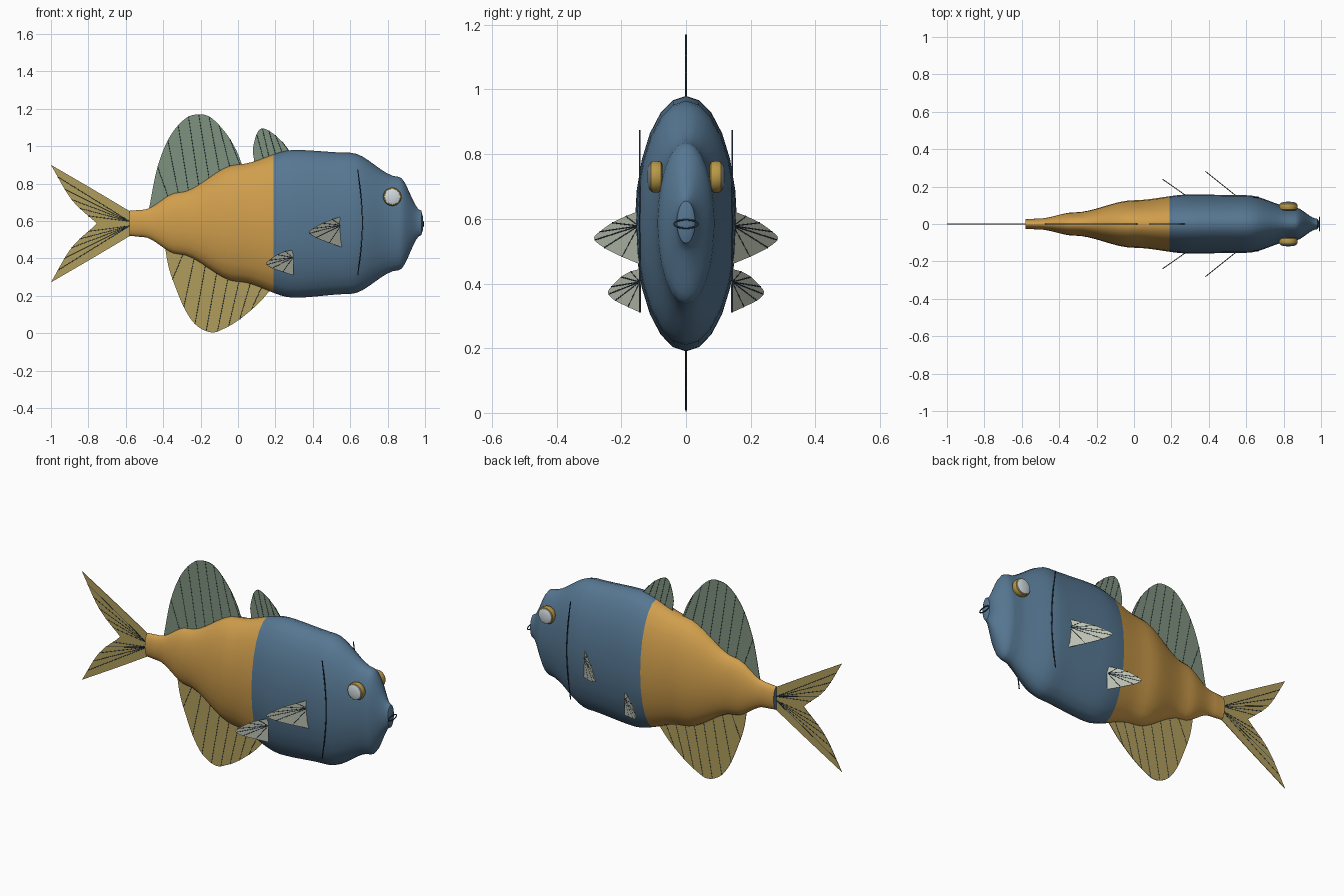
import bpy, bmesh, math
from mathutils import Vector

if "Cube" in bpy.data.objects:
    bpy.data.objects.remove(bpy.data.objects["Cube"])


def material(name, r, g, b):
    lin = [((c / 255 + 0.055) / 1.055) ** 2.4 for c in (r, g, b)]
    m = bpy.data.materials.new(name)
    m.diffuse_color = (*lin, 1)
    m.use_nodes = True
    m.node_tree.nodes["Principled BSDF"].inputs["Base Color"].default_value = m.diffuse_color
    return m


BLUE = material("slate blue", 86, 119, 146)
ORANGE = material("amber", 208, 158, 76)
GREEN = material("sage green", 126, 146, 126)
OLIVE = material("olive gold", 176, 158, 92)
PALE = material("pale grey", 188, 194, 178)
WHITE = material("eye white", 208, 218, 222)
GOLD = material("eye gold", 184, 152, 72)
DARK = material("dark navy", 40, 52, 64)

# Body stations: x, top z, bottom z, half width
STATIONS = [(-0.58, 0.655, 0.52, 0.026), (-0.51, 0.66, 0.515, 0.029),
            (-0.32, 0.752, 0.423, 0.062), (0.0, 0.903, 0.275, 0.127),
            (0.3, 0.98, 0.19, 0.158), (0.6, 0.965, 0.21, 0.154),
            (0.86, 0.836, 0.337, 0.088), (0.98, 0.655, 0.525, 0.028)]


def profile(x):
    """Top, bottom and half width of the body at x, eased between stations."""
    x = min(max(x, STATIONS[0][0]), STATIONS[-1][0])
    for a, b in zip(STATIONS, STATIONS[1:]):
        if x <= b[0]:
            t = (x - a[0]) / (b[0] - a[0])
            t = t * t * (3 - 2 * t)
            return [a[i] + (b[i] - a[i]) * t for i in (1, 2, 3)]


def finish(name, bm, mats):
    me = bpy.data.meshes.new(name)
    bmesh.ops.recalc_face_normals(bm, faces=bm.faces[:])
    bm.to_mesh(me)
    bm.free()
    ob = bpy.data.objects.new(name, me)
    bpy.context.collection.objects.link(ob)
    for m in mats:
        me.materials.append(m)
    return ob


def smooth(ob, angle=40):
    bpy.ops.object.select_all(action='DESELECT')
    ob.select_set(True)
    bpy.context.view_layer.objects.active = ob
    bpy.ops.object.shade_smooth_by_angle(angle=math.radians(angle))


def spline(pts, n=6):
    """Catmull-Rom curve through 2D points."""
    p = [Vector(q) for q in pts]
    p = [2 * p[0] - p[1]] + p + [2 * p[-1] - p[-2]]
    out = []
    for a, b, c, d in zip(p, p[1:], p[2:], p[3:]):
        for k in range(n):
            t = k / n
            out.append(0.5 * (2 * b + (c - a) * t + (2 * a - 5 * b + 4 * c - d) * t ** 2
                              + (3 * b - a - 3 * c + d) * t ** 3))
    return out + [p[-2]]


def plate(name, pts, mat):
    bm = bmesh.new()
    bm.faces.new([bm.verts.new(p) for p in pts])
    ob = finish(name, bm, [mat])
    mod = ob.modifiers.new("thickness", 'SOLIDIFY')
    mod.thickness = 0.003
    mod.offset = 0
    return ob


def lines(name, paths, mat, radius=0.0025, closed=False):
    cu = bpy.data.curves.new(name, 'CURVE')
    cu.dimensions = '3D'
    cu.bevel_depth = radius
    cu.bevel_resolution = 1
    cu.use_fill_caps = True
    for path in paths:
        s = cu.splines.new('POLY')
        s.points.add(len(path) - 1)
        for pt, p in zip(s.points, path):
            pt.co = (*p, 1)
        s.use_cyclic_u = closed
    cu.materials.append(mat)
    ob = bpy.data.objects.new(name, cu)
    bpy.context.collection.objects.link(ob)
    bpy.ops.object.select_all(action='DESELECT')
    ob.select_set(True)
    bpy.context.view_layer.objects.active = ob
    bpy.ops.object.convert(target='MESH')


# Body: lofted ovals, amber behind x = 0.19 and blue in front
SPLIT, SIDES = 0.19, 24
xs = [a[0] + (b[0] - a[0]) * k / 8 for a, b in zip(STATIONS, STATIONS[1:]) for k in range(8)]
xs = sorted(xs + [SPLIT, 0.98])
sections = [(x, *profile(x)) for x in xs] + [(0.988, 0.625, 0.55, 0.016)]
bm = bmesh.new()
rings = []
for x, top, bot, w in sections:
    rings.append([bm.verts.new((x, w * math.sin(a), (top + bot) / 2 + (top - bot) / 2 * math.cos(a)))
                  for a in (2 * math.pi * k / SIDES for k in range(SIDES))])
for r, s in zip(rings, rings[1:]):
    for k in range(SIDES):
        j = (k + 1) % SIDES
        bm.faces.new((r[k], r[j], s[j], s[k]))
bm.faces.new(rings[0])
bm.faces.new(rings[-1])
for f in bm.faces:
    x = f.calc_center_median().x
    f.material_index = 1 if -0.5799 < x < SPLIT else 0
smooth(finish("body", bm, [BLUE, ORANGE]))


# Upright fins on the back and belly, with swept rays
def upright_fin(name, outline, mat, side, tips, sweep):
    curve = spline(outline)
    x0, x1 = curve[0].x, curve[-1].x
    root = []
    for k in range(9):
        x = x1 + (x0 - x1) * k / 8
        root.append((x, 0, profile(x)[side] + (0.02 if side else -0.02)))
    plate(name, [(p.x, 0, p.y) for p in curve] + root, mat)
    rays = []
    for tx in tips:
        for a, b in zip(curve, curve[1:]):
            if a.x <= tx < b.x:
                tz = a.y + (b.y - a.y) * (tx - a.x) / (b.x - a.x)
                bx = min(tx + sweep, x1)
                rays.append([(tx, 0, tz), (bx, 0, profile(bx)[side])])
                break
    lines(name + "_rays", rays, DARK)


upright_fin("rear_dorsal_fin",
            [(-0.475, 0.67), (-0.43, 0.89), (-0.365, 1.05), (-0.285, 1.145), (-0.215, 1.17),
             (-0.145, 1.153), (-0.065, 1.07), (-0.01, 0.98), (0.02, 0.905)],
            GREEN, 0, [-0.43 + 0.055 * k for k in range(8)], 0.055)
upright_fin("front_dorsal_fin",
            [(0.085, 0.93), (0.08, 0.985), (0.1, 1.065), (0.13, 1.095), (0.18, 1.073),
             (0.23, 1.03), (0.275, 0.975)],
            GREEN, 0, [0.1, 0.13, 0.165, 0.2, 0.235], 0.035)
upright_fin("anal_fin",
            [(-0.39, 0.46), (-0.37, 0.35), (-0.33, 0.235), (-0.28, 0.12), (-0.22, 0.04),
             (-0.14, 0.004), (-0.07, 0.027), (0.01, 0.075), (0.105, 0.155), (0.168, 0.225)],
            OLIVE, 1, [-0.35 + 0.06 * k for k in range(8)], 0.055)

# Forked tail fin
upper = spline([(-0.575, 0.65), (-0.78, 0.772), (-1.0, 0.9)])
inner = spline([(-1.0, 0.9), (-0.89, 0.715), (-0.755, 0.587)])
half = upper + inner[1:]
MID = 0.586
low = [Vector((p.x, 2 * MID - p.y)) for p in reversed(half[:-1])]
plate("tail_fin", [(p.x, 0, p.y) for p in half + low], OLIVE)
rays = []
for s in (1, -1):
    for k in (2, 4, 6, 8, 10):
        p = inner[k]
        rays.append([(-0.58, 0, MID + s * 0.012), (p.x, 0, MID + s * (p.y - MID))])
lines("tail_fin_rays", rays, DARK)


# Paired side fins: base point, outward reach (x, y), outline as (reach, z)
def side_fin(name, base, reach, outline, root_z):
    curve = spline(outline, 4)
    for s, label in ((-1, "right"), (1, "left")):
        def place(u, z):
            return (base[0] + reach[0] * u, s * (base[1] + reach[1] * u), z)
        plate(f"{label}_{name}", [place(*p) for p in curve], PALE)
        rays = [[place(0.02, root_z), place(*curve[round(len(curve) * k / 7)])] for k in range(1, 7)]
        lines(f"{label}_{name}_rays", rays, DARK)


side_fin("pectoral_fin", (0.555, 0.143), (-0.175, 0.14),
         [(0, 0.625), (0.3, 0.608), (0.6, 0.588), (0.88, 0.56), (1, 0.54),
          (0.85, 0.517), (0.5, 0.49), (0, 0.46)], 0.578)
side_fin("pelvic_fin", (0.295, 0.14), (-0.143, 0.1),
         [(0, 0.445), (0.3, 0.437), (0.6, 0.42), (0.9, 0.39), (1, 0.372),
          (0.85, 0.352), (0.5, 0.333), (0, 0.31)], 0.405)


# Eyes: gold rounded disc with a pale lens on the outside
def turned(name, pts, s, mat):
    bm = bmesh.new()
    n = 28
    rows = [[bm.verts.new((0.825 + r * math.cos(2 * math.pi * k / n), s * y,
                           0.73 + r * math.sin(2 * math.pi * k / n))) for k in range(n)]
            for r, y in pts]
    for a, b in zip(rows, rows[1:]):
        for k in range(n):
            j = (k + 1) % n
            bm.faces.new((a[k], a[j], b[j], b[k]))
    bm.faces.new(rows[0])
    bm.faces.new(rows[-1])
    smooth(finish(name, bm, [mat]))


for s, label in ((-1, "right"), (1, "left")):
    turned(label + "_eye_rim", [(0.036, 0.072), (0.046, 0.077), (0.049, 0.088),
                                (0.049, 0.1), (0.046, 0.108), (0.04, 0.111)], s, GOLD)
    turned(label + "_eye", [(0.043, 0.106), (0.041, 0.113), (0.03, 0.117), (0.012, 0.119)], s, WHITE)
    # Gill line
    gill = spline([(0.64, 0.875), (0.658, 0.73), (0.665, 0.59), (0.658, 0.45), (0.64, 0.31)])
    lines(label + "_gill_line", [[(p.x, s * 0.143, p.y) for p in gill]], DARK, 0.003)

# Mouth: thin oval ring on the snout
lines("mouth", [[(0.991, 0.037 * math.cos(a), 0.584 + 0.013 * math.sin(a))
                 for a in (2 * math.pi * k / 24 for k in range(24))]], DARK, 0.003, True)
